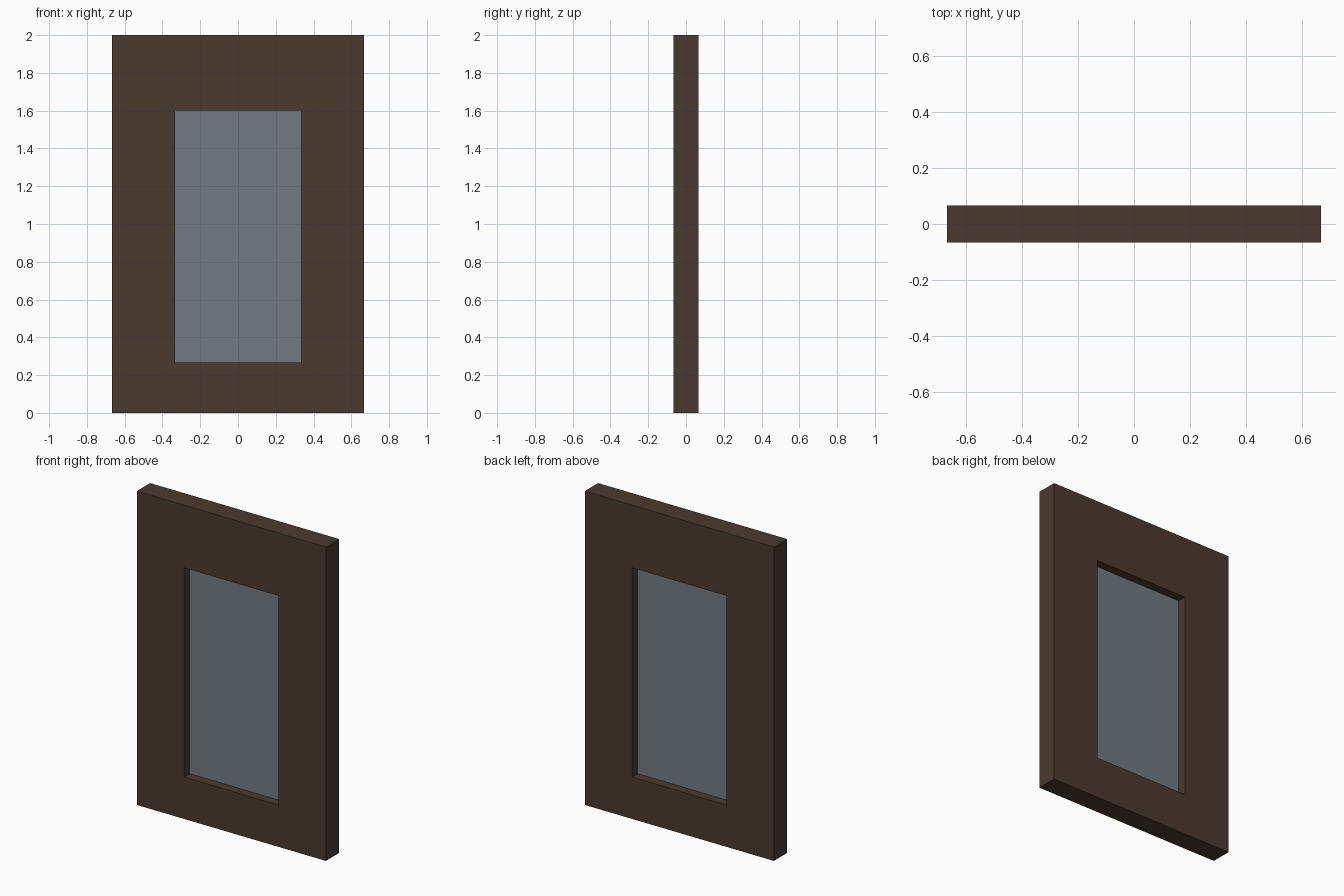
import bpy
import bmesh

if "Cube" in bpy.data.objects:
    bpy.data.objects.remove(bpy.data.objects["Cube"])


def material(name, srgb):
    mat = bpy.data.materials.new(name)
    lin = [((c / 255 + 0.055) / 1.055) ** 2.4 for c in srgb]
    mat.diffuse_color = (*lin, 1.0)
    mat.use_nodes = True
    mat.node_tree.nodes["Principled BSDF"].inputs["Base Color"].default_value = mat.diffuse_color
    return mat


def add_object(name, bm, mat):
    bmesh.ops.recalc_face_normals(bm, faces=bm.faces)
    mesh = bpy.data.meshes.new(name)
    bm.to_mesh(mesh)
    bm.free()
    mesh.materials.append(mat)
    obj = bpy.data.objects.new(name, mesh)
    bpy.context.collection.objects.link(obj)
    return obj


def rectangle(bm, half_width, bottom, top, y):
    corners = [(-half_width, bottom), (half_width, bottom),
               (half_width, top), (-half_width, top)]
    return [bm.verts.new((x, y, z)) for x, z in corners]


wood = material("dark brown wood", (75, 58, 45))
glass = material("grey blue glass", (113, 123, 129))

OPENING = (0.3333, 0.2667, 1.6)   # half width, bottom, top
DEPTH = 0.0667                    # half thickness of the frame

# Frame: four rectangular loops joined into a closed ring
bm = bmesh.new()
loops = [rectangle(bm, 0.6667, 0.0, 2.0, -DEPTH),
         rectangle(bm, 0.6667, 0.0, 2.0, DEPTH),
         rectangle(bm, *OPENING, DEPTH),
         rectangle(bm, *OPENING, -DEPTH)]
for a, b in zip(loops, loops[1:] + loops[:1]):
    for i in range(4):
        j = (i + 1) % 4
        bm.faces.new((a[i], a[j], b[j], b[i]))
add_object("window_frame", bm, wood)

# Pane: thin slab centred in the opening
bm = bmesh.new()
front = bm.faces.new(rectangle(bm, *OPENING, -0.01))
extruded = bmesh.ops.extrude_face_region(bm, geom=[front], use_keep_orig=True)
back = [v for v in extruded["geom"] if isinstance(v, bmesh.types.BMVert)]
bmesh.ops.translate(bm, verts=back, vec=(0, 0.02, 0))
add_object("glass_pane", bm, glass)
